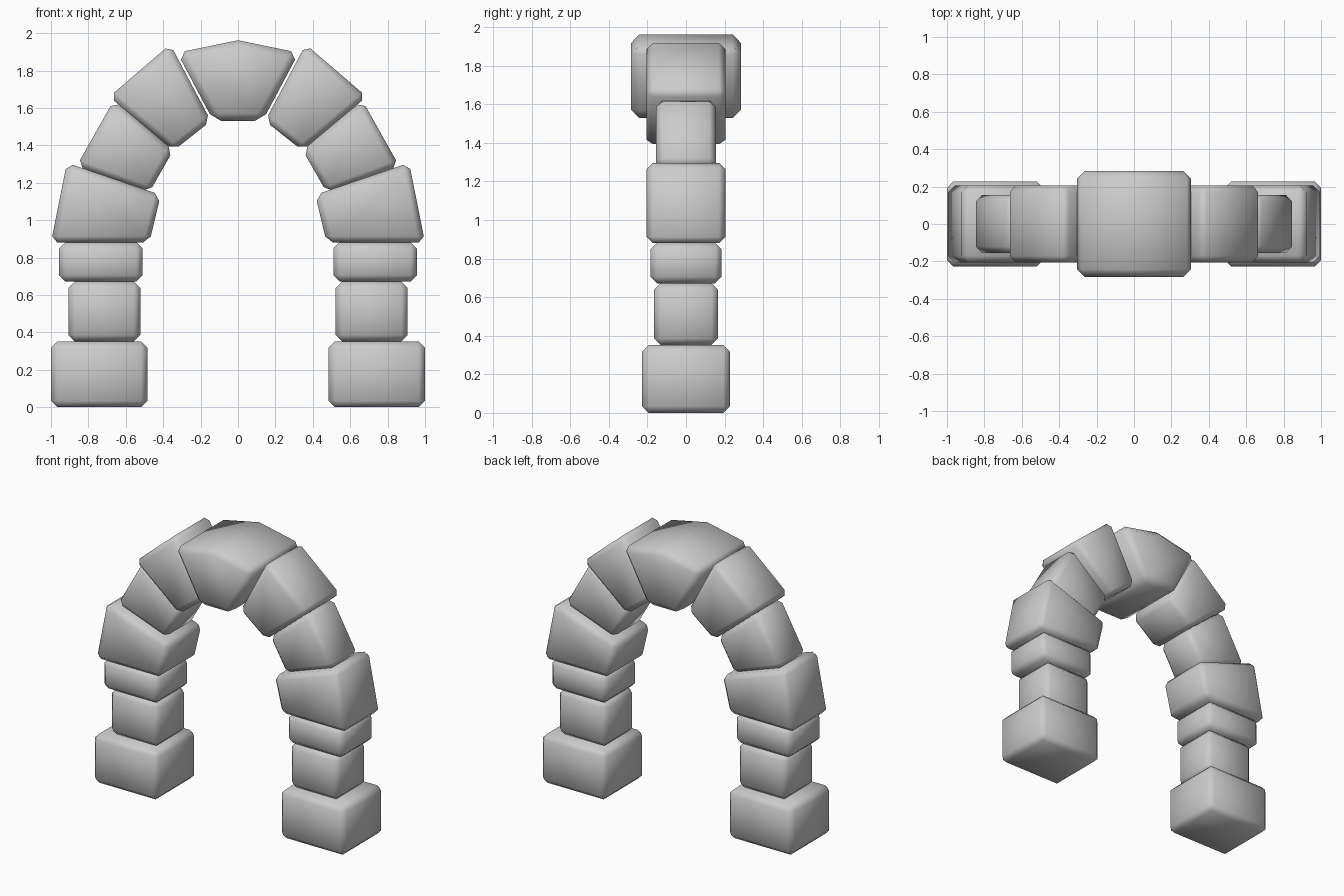
import bpy, bmesh

if "Cube" in bpy.data.objects:
    bpy.data.objects.remove(bpy.data.objects["Cube"])


def stone(name, profile, half_depth, bevel):
    """Extrude a front (x, z) outline through y and chamfer its edges."""
    bm = bmesh.new()
    face = bm.faces.new([bm.verts.new((x, -half_depth, z)) for x, z in profile])
    ext = bmesh.ops.extrude_face_region(bm, geom=[face])
    moved = [v for v in ext["geom"] if isinstance(v, bmesh.types.BMVert)]
    bmesh.ops.translate(bm, verts=moved, vec=(0, 2 * half_depth, 0))
    bmesh.ops.recalc_face_normals(bm, faces=bm.faces)
    for f in bm.faces:
        f.smooth = True
    mesh = bpy.data.meshes.new(name)
    bm.to_mesh(mesh)
    bm.free()
    ob = bpy.data.objects.new(name, mesh)
    bpy.context.collection.objects.link(ob)
    mod = ob.modifiers.new("chamfer", "BEVEL")
    mod.width = bevel
    mod.segments = 1
    mod.limit_method = "ANGLE"
    mod.angle_limit = 0.6
    return ob


def block(x0, x1, z0, z1):
    return [(x0, z0), (x1, z0), (x1, z1), (x0, z1)]


# Stones of one side, from the ground up: name, outline, half depth
side_stones = [
    ("base_stone", block(0.485, 1.0, 0.0, 0.352), 0.227),
    ("lower_pillar_stone", block(0.522, 0.907, 0.352, 0.672), 0.166),
    ("upper_pillar_stone", block(0.51, 0.957, 0.672, 0.882), 0.184),
    ("springer_stone", [(0.474, 0.88), (1.0, 0.88), (0.915, 1.307), (0.413, 1.135)], 0.205),
    ("lower_arch_stone", [(0.475, 1.147), (0.862, 1.29), (0.665, 1.64), (0.345, 1.375)], 0.155),
    ("upper_arch_stone", [(0.345, 1.372), (0.688, 1.66), (0.362, 1.94), (0.145, 1.53)], 0.205),
]
for name, profile, depth in side_stones:
    for side, s in (("right", 1), ("left", -1)):
        stone(f"{side}_{name}", [(s * x, z) for x, z in profile], depth, 0.034)

# Keystone with a shallow peaked top
stone("keystone", [(-0.131, 1.53), (0.131, 1.53), (0.325, 1.895),
                   (0, 1.962), (-0.325, 1.895)], 0.284, 0.042)
